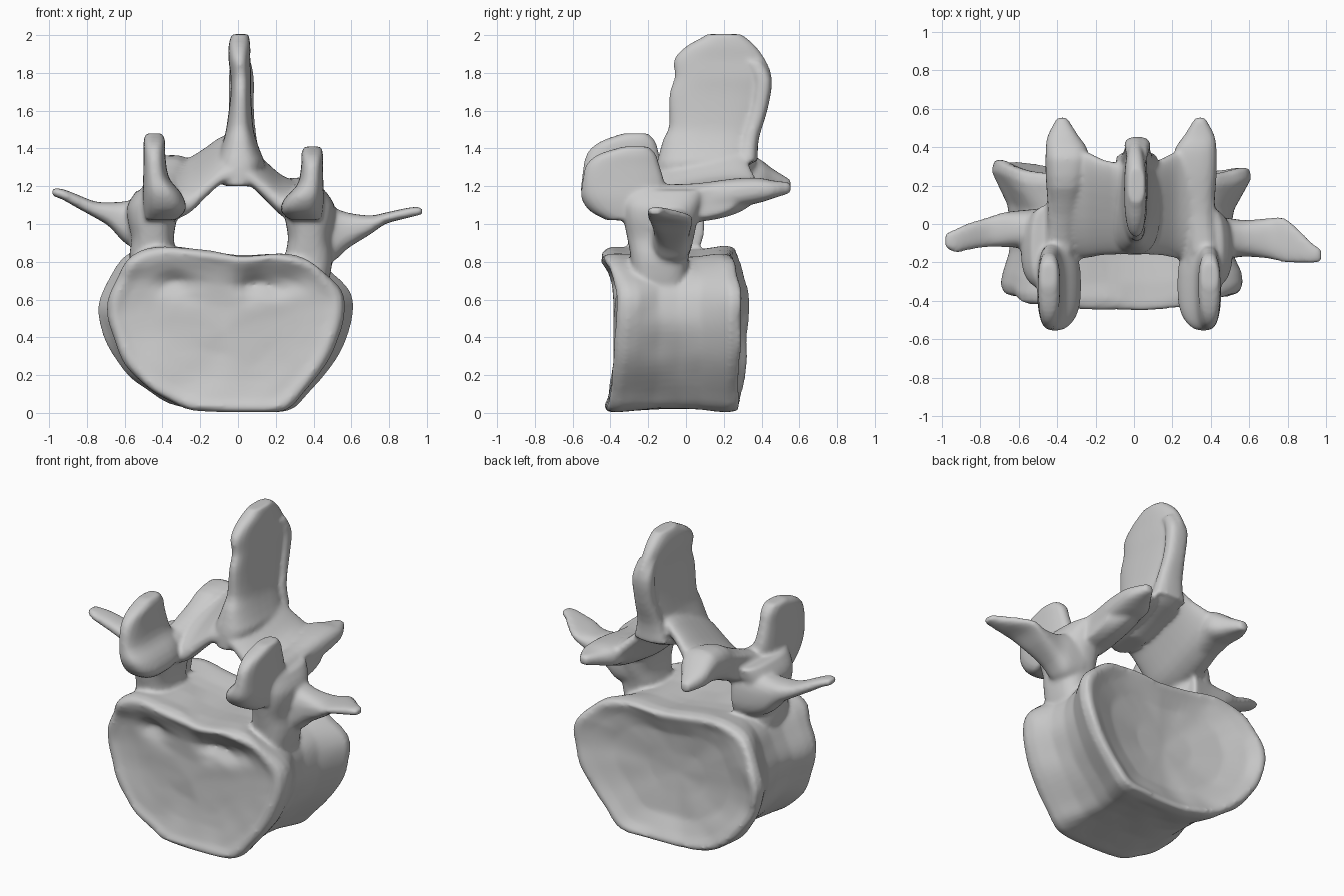
import bpy, bmesh, math
from mathutils import Vector, noise

parts = []


def skin(name, rings):
    """Closed surface through a list of equal-length point rings."""
    bm = bmesh.new()
    rows = [[bm.verts.new(p) for p in r] for r in rings]
    n = len(rows[0])
    for a, b in zip(rows, rows[1:]):
        for i in range(n):
            bm.faces.new((a[i], a[(i + 1) % n], b[(i + 1) % n], b[i]))
    bm.faces.new(rows[0][::-1])
    bm.faces.new(rows[-1])
    bmesh.ops.recalc_face_normals(bm, faces=bm.faces)
    mesh = bpy.data.meshes.new(name)
    bm.to_mesh(mesh)
    bm.free()
    ob = bpy.data.objects.new(name, mesh)
    bpy.context.collection.objects.link(ob)
    parts.append(ob)


def curve(pts, steps, closed=False):
    """Catmull-Rom refinement of a list of equal-length tuples."""
    n, out = len(pts), []
    for i in range(n if closed else n - 1):
        ids = [i - 1, i, i + 1, i + 2]
        a, b, c, d = [pts[k % n] if closed else pts[min(max(k, 0), n - 1)] for k in ids]
        for s in range(steps):
            t = s / steps
            out.append(tuple(.5 * (2 * q + (r - p) * t + (2 * p - 5 * q + 4 * r - w) * t * t
                                   + (3 * q - p - 3 * r + w) * t ** 3) for p, q, r, w in zip(a, b, c, d)))
    return out if closed else out + [pts[-1]]


def loft(name, axis, stations, power=2.6, move=lambda p: p):
    """Stations: (position on axis, low/high of first other axis, low/high of second)."""
    others = [i for i in range(3) if i != axis]
    rings = []
    for t, a0, a1, b0, b1 in curve(stations, 3):
        ring = []
        for k in range(32):
            ang = math.tau * k / 32
            c, s = math.cos(ang), math.sin(ang)
            p = [0, 0, 0]
            p[axis] = t
            p[others[0]] = (a0 + a1) / 2 + (a1 - a0) / 2 * math.copysign(abs(c) ** (2 / power), c)
            p[others[1]] = (b0 + b1) / 2 + (b1 - b0) / 2 * math.copysign(abs(s) ** (2 / power), s)
            ring.append(move(Vector(p)))
        rings.append(ring)
    skin(name, rings)


def ramp(v, lo, hi):
    return min(1, max(0, (v - lo) / (hi - lo)))


# Vertebral body: kidney outline lofted front to back with dished end plates
outline = [(-.6, .83), (-.69, .7), (-.74, .56), (-.71, .42), (-.65, .29), (-.55, .17),
           (-.43, .085), (-.28, .025), (-.1, .005), (.1, .003), (.27, .012), (.37, .1), (.49, .24),
           (.56, .36), (.605, .5), (.6, .62), (.53, .72), (.42, .8), (.25, .845), (0, .835),
           (-.28, .875), (-.46, .88)]
fine = curve(outline, 4, True)

cx, cz = -.07, .44
# (depth, x scale, z scale, weight): weight says which end plate curve applies
body = [(.05, .02, .02, 1), (.05, .3, .3, 1), (.045, .45, .45, 1), (.04, .6, .6, 1), (.03, .7, .73, 1),
        (.02, .79, .84, 1), (.0, .87, .93, 1), (.01, .915, .98, 1), (.05, .935, 1, 1), (.12, .92, .985, .8),
        (.26, .86, .96, .5), (.4, .85, .95, 0), (.5, .88, .96, -.5), (.59, .96, .985, -.9), (.64, 1, 1, -1),
        (.69, .985, .985, -1), (.70, .94, .94, -1), (.67, .82, .82, -1), (.63, .62, .62, -1),
        (.61, .3, .3, -1), (.605, .02, .02, -1)]
rings = []
for d, sx, sz, w in body:
    ring = []
    for ox, oz in fine:
        x, z = cx + (ox - cx) * sx, cz + (oz - cz) * sz
        u = (x - cx) / .67
        rear = abs(u) ** 1.4 * (.07 if u < 0 else .025)
        y = -.43 + d + max(w, 0) * .08 * u * u + max(-w, 0) * (rear - .04 * ramp(z, .65, .9))
        if w == 1:
            for hx, wide in ((-.32, .1), (.07, .07), (.22, .12)):
                y += .045 * math.exp(-((x - hx) / wide) ** 2 - ((z - .68) / .05) ** 2)
            y -= .025 * math.exp(-((z - .81) / .07) ** 2)
        bump = .012 * noise.noise(Vector((x * 6, y * 9, z * 6)))
        ring.append((x + bump, y + bump, max(z + bump * .6, .003)))
    rings.append(ring)
skin("body", rings)

# Spinous process: thin upright blade flaring at its root, with a thicker rear edge
loft("spinous_process", 2, [
    (1.2, -.07, .07, -.16, .05), (1.26, -.1, .11, -.16, .2), (1.32, -.12, .14, -.155, .35),
    (1.38, -.1, .12, -.14, .37), (1.45, -.075, .095, -.12, .375), (1.52, -.06, .08, -.09, .39),
    (1.68, -.04, .07, -.09, .43), (1.78, -.04, .07, -.06, .455), (1.87, -.05, .065, -.065, .42),
    (1.94, -.05, .065, .0, .37), (1.985, -.04, .06, .08, .32), (2.005, -.03, .055, .11, .29)])
loft("spinous_rear_edge", 2, [
    (1.33, -.1, .13, .27, .38), (1.45, -.07, .1, .29, .385), (1.6, -.05, .085, .34, .43),
    (1.76, -.05, .085, .36, .455), (1.86, -.04, .07, .31, .41)])

for side, word in ((1, "right"), (-1, "left")):
    def flip(dx, lift=lambda p: 0, s=side):
        """Mirror to the left with a small natural asymmetry."""
        if s > 0:
            return lambda p: p
        return lambda p: Vector((-p.x - dx, p.y, p.z + lift(p)))

    # Pedicle
    loft(word + "_pedicle", 2, [
        (.6, .3, .46, -.28, .0), (.8, .25, .5, -.29, .01), (.92, .265, .49, -.31, .04),
        (1.02, .25, .51, -.33, .06), (1.1, .24, .51, -.34, .08), (1.18, .29, .46, -.34, .1)],
        move=flip(.075))

    # Superior articular process: upright plate hooked inward at its base
    loft(word + "_superior_process", 2, [
        (1.02, .28, .44, -.42, -.2), (1.07, .225, .45, -.51, -.12), (1.14, .25, .455, -.555, -.1),
        (1.21, .315, .452, -.55, -.11), (1.31, .335, .45, -.53, -.14), (1.37, .335, .45, -.46, -.16),
        (1.41, .35, .44, -.33, -.2)], 2.7, flip(.05, lambda p: .18 * (p.z - 1.02)))

    # Lamina: roof over the canal, sloping outward and rising to the rear
    slope = .25 if side > 0 else .38

    def rise(p, k=slope, base=flip(.03)):
        p = base(p)
        p.z += k * (p.y + .16) * (1 - .6 * ramp(abs(p.x), .08, .4) * (k < .3))
        return p
    loft(word + "_lamina", 0, [
        (-.03, -.16, .3, 1.195, 1.34), (.06, -.16, .32, 1.17, 1.32), (.14, -.165, .34, 1.1, 1.26),
        (.23, -.18, .38, 1.015, 1.195), (.33, -.19, .36, .98, 1.175), (.42, -.18, .26, 1.01, 1.165)],
        2.4, rise)

    # Inferior articular process: tapering slab pointing back
    loft(word + "_inferior_process", 1, [
        (-.15, .28, .45, 1.02, 1.21), (.05, .26, .42, 1.035, 1.215), (.25, .22, .43, 1.085, 1.24),
        (.38, .21, .43, 1.11, 1.245), (.46, .26, .42, 1.135, 1.23), (.555, .32, .37, 1.165, 1.22)],
        move=flip(.03, lambda p: (.06 + .06 * ramp(p.z, 1.08, 1.24)) * ramp(p.y, -.1, .2)
                  * (1 - .9 * ramp(p.y, .35, .56))))

# Transverse processes: flattened wings tapering to the sides
loft("right_transverse_process", 0, [
    (.4, -.2, .04, .8, 1.12), (.5, -.18, .03, .8, 1.09), (.58, -.17, .02, .87, 1.06),
    (.7, -.18, .03, .945, 1.045), (.78, -.2, .035, 1.0, 1.06), (.87, -.205, -.04, 1.025, 1.08),
    (.93, -.205, -.1, 1.04, 1.09), (.975, -.195, -.13, 1.05, 1.09)])
loft("left_transverse_process", 0, [
    (-.38, -.17, .1, .83, 1.18), (-.5, -.15, .08, .85, 1.14), (-.6, -.125, .07, .9, 1.12),
    (-.68, -.12, .06, .985, 1.115), (-.76, -.12, .035, 1.035, 1.12), (-.86, -.135, .005, 1.09, 1.16),
    (-.93, -.15, -.025, 1.13, 1.185), (-.985, -.12, -.05, 1.15, 1.19)])

# Fuse the parts into one smooth bone
bpy.ops.object.select_all(action='DESELECT')
for ob in parts:
    ob.select_set(True)
bone = parts[0]
bpy.context.view_layer.objects.active = bone
bpy.ops.object.join()
bone.name = "vertebra"
fuse = bone.modifiers.new("fuse", 'REMESH')
fuse.mode = 'VOXEL'
fuse.voxel_size = .013
fuse.use_smooth_shade = True
soften = bone.modifiers.new("soften", 'SMOOTH')
soften.factor = .5
soften.iterations = 6
